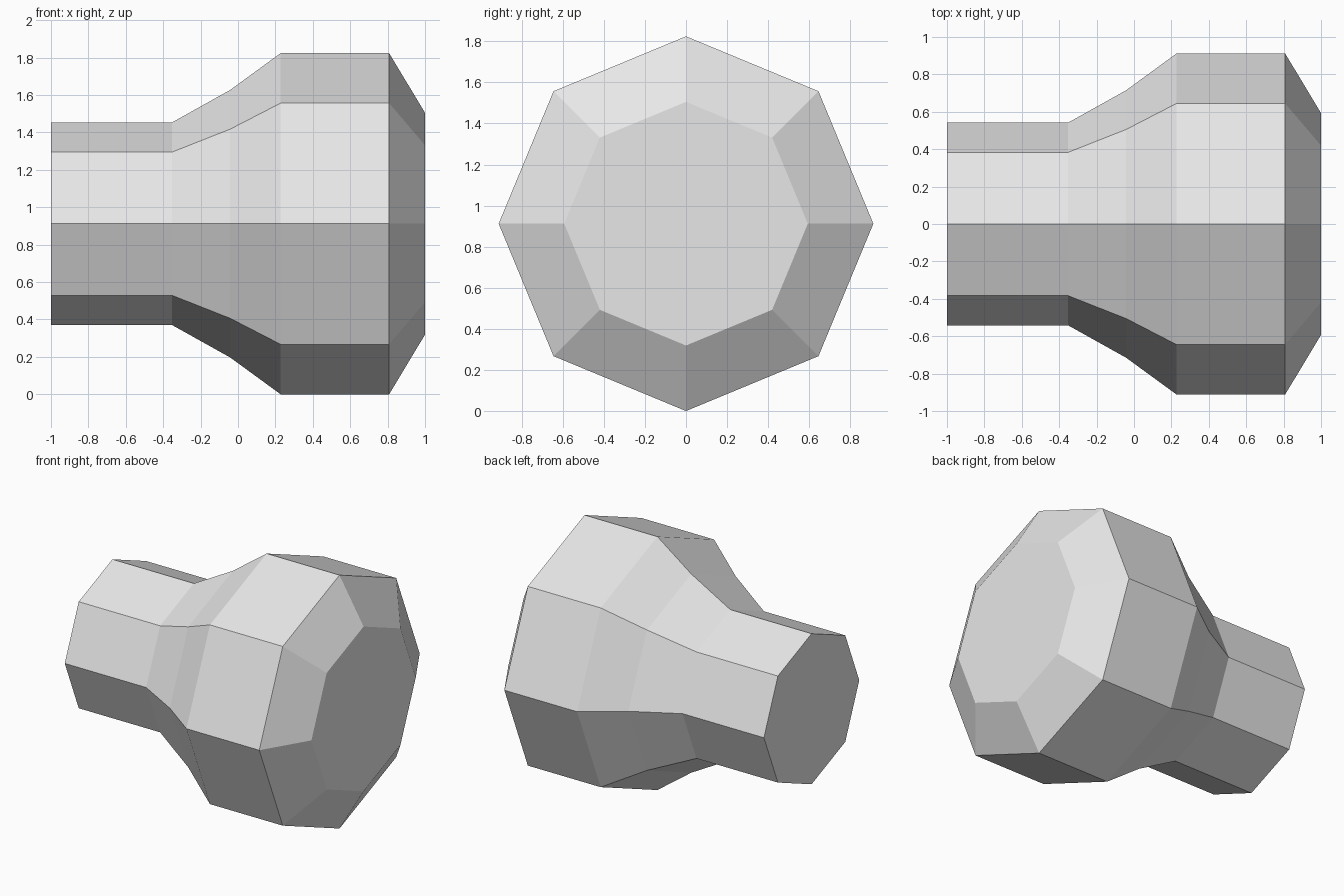
import bpy
import bmesh
from math import sin, cos, tau

cube = bpy.data.objects.get("Cube")
if cube:
    bpy.data.objects.remove(cube, do_unlink=True)

SIDES = 8
AXIS_Z = 0.912

# Radius along the x axis: handle, flare, head, chamfered end
PROFILE = [(-1.0, 0.542), (-0.352, 0.542), (-0.042, 0.715),
           (0.228, 0.912), (0.808, 0.912), (1.0, 0.593)]

grey = bpy.data.materials.new("light grey")
grey.use_nodes = True
grey.diffuse_color = (0.8, 0.8, 0.8, 1)
grey.node_tree.nodes["Principled BSDF"].inputs["Base Color"].default_value = grey.diffuse_color

# Octagonal rings joined along the axis, with a flat cap at each end
bm = bmesh.new()
rings = []
for x, radius in PROFILE:
    angles = [tau * i / SIDES for i in range(SIDES)]
    rings.append([bm.verts.new((x, radius * sin(a), AXIS_Z + radius * cos(a)))
                  for a in angles])
for near, far in zip(rings, rings[1:]):
    for i in range(SIDES):
        j = (i + 1) % SIDES
        bm.faces.new((near[i], near[j], far[j], far[i]))
bm.faces.new(rings[0])
bm.faces.new(rings[-1])
bmesh.ops.recalc_face_normals(bm, faces=bm.faces)

mesh = bpy.data.meshes.new("flared_knob")
bm.to_mesh(mesh)
bm.free()
mesh.materials.append(grey)
knob = bpy.data.objects.new("flared_knob", mesh)
bpy.context.collection.objects.link(knob)
